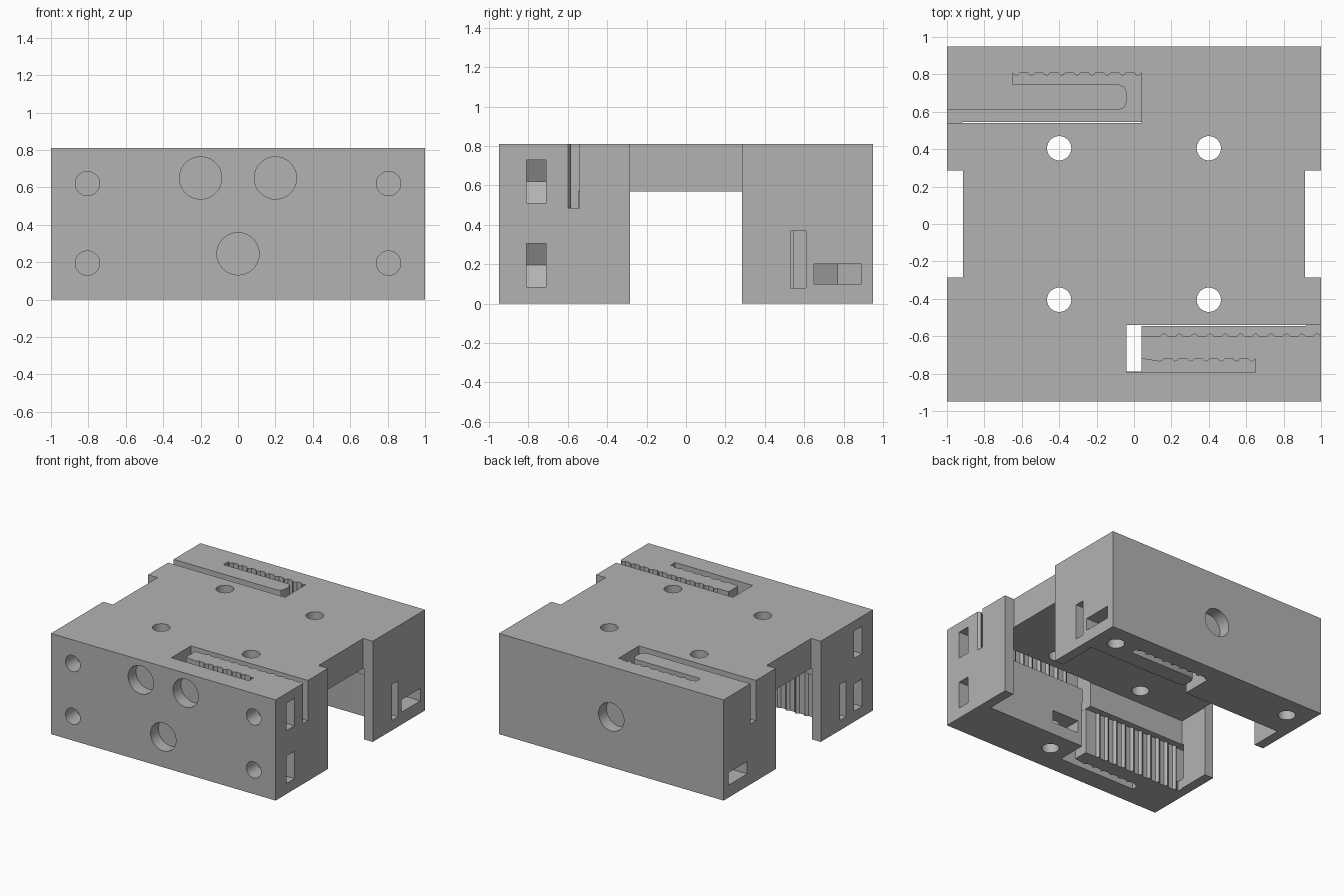
import bpy
import bmesh
import math
from mathutils import Matrix, Vector

if "Cube" in bpy.data.objects:
    bpy.data.objects.remove(bpy.data.objects["Cube"], do_unlink=True)

grey = bpy.data.materials.new("plain grey")
grey.use_nodes = True
colour = (0.45, 0.45, 0.45, 1)
grey.diffuse_color = colour
grey.node_tree.nodes["Principled BSDF"].inputs["Base Color"].default_value = colour

# Extrusion frames: profile (a, b) pushed along the named axis
FRAMES = {
    "x": lambda a, b, c: Vector((c, a, b)),
    "y": lambda a, b, c: Vector((a, c, b)),
    "z": lambda a, b, c: Vector((a, b, c)),
}


def prism(name, points, axis, lo, hi):
    bm = bmesh.new()
    place = FRAMES[axis]
    face = bm.faces.new([bm.verts.new(place(a, b, lo)) for a, b in points])
    out = bmesh.ops.extrude_face_region(bm, geom=[face])
    moved = [v for v in out["geom"] if isinstance(v, bmesh.types.BMVert)]
    bmesh.ops.translate(bm, verts=moved, vec=place(0, 0, hi - lo))
    bmesh.ops.recalc_face_normals(bm, faces=bm.faces)
    mesh = bpy.data.meshes.new(name)
    bm.to_mesh(mesh)
    bm.free()
    obj = bpy.data.objects.new(name, mesh)
    bpy.context.collection.objects.link(obj)
    mesh.materials.append(grey)
    return obj


def rect(a0, a1, b0, b1):
    return [(a0, b0), (a1, b0), (a1, b1), (a0, b1)]


def circle(a, b, r, n=32):
    return [(a + r * math.cos(2 * math.pi * i / n),
             b + r * math.sin(2 * math.pi * i / n)) for i in range(n)]


def nut(a, b, a_open, r=0.11):
    # Slot with a hexagonal end, open towards a_open
    s = 1 if a_open > a else -1
    tip, corner = a - s * r * 1.155, a - s * r * 0.577
    return [(a_open, b - r), (a_open, b + r), (corner, b + r), (tip, b), (corner, b - r)]


def teeth(x0, x1, y, dy, pitch=0.081, per=8):
    # Belt-tooth edge running from x0 to x1
    n = max(1, int(abs(x1 - x0) / pitch * per))
    return [(x0 + (x1 - x0) * i / n,
             y + dy * max(0, math.sin(2 * math.pi * i / per))) for i in range(n + 1)]


body = prism("carriage_body", rect(-1, 1, -0.95, 0.95), "z", 0, 0.81)


def cut(points, axis, lo, hi):
    tool = prism("cutter", points, axis, lo, hi)
    tool.hide_render = True
    mod = body.modifiers.new("cut", "BOOLEAN")
    mod.operation = "DIFFERENCE"
    mod.solver = "EXACT"
    mod.object = tool
    bpy.context.view_layer.objects.active = body
    bpy.ops.object.modifier_apply(modifier=mod.name)
    mesh = tool.data
    bpy.data.objects.remove(tool, do_unlink=True)
    bpy.data.meshes.remove(mesh)


# Bearing cavity, rail channel and end notches
cut(rect(-0.92, 0.92, -0.545, 0.545), "z", -0.1, 0.57)
cut(rect(-0.285, 0.285, -0.1, 0.57), "x", -1.1, 1.1)
for s in (-1, 1):
    cut(rect(s * 0.915, s * 1.1, -0.285, 0.285), "z", -0.1, 1)

# Bearing mounting holes
for x in (-0.4, 0.4):
    for y in (-0.405, 0.405):
        cut(circle(x, y, 0.065), "z", 0.5, 1)


# Belt clips: front loops are toothed on both runs, rear ones on the return
def front_clip(end):
    return ([(end, -0.54), (-0.04, -0.54), (-0.04, -0.79), (0.65, -0.79)]
            + teeth(0.65, 0.14, -0.72, -0.015)
            + [(0.04, -0.72), (0.04, -0.6)]
            + teeth(0.14, end, -0.6, 0.015))


def rear_clip(end):
    return ([(-end, 0.54), (0.04, 0.54)]
            + teeth(0.04, -0.65, 0.81, -0.018)
            + [(-0.65, 0.745), (-0.08, 0.745), (-0.052, 0.733), (-0.04, 0.705),
               (-0.04, 0.65), (-0.052, 0.622), (-0.08, 0.61), (-end, 0.61)])


def flip(points):
    return [(-x, y) for x, y in points]


for clip in (front_clip, rear_clip):
    cut(clip(1.05), "z", 0.485, 1)
    cut(flip(clip(0.925)), "z", -0.1, 0.37)
cut(rect(-0.039, 0.039, -0.789, -0.535), "z", 0.3, 0.55)

# Windows letting the lower belt through the end lips
for s in (-1, 1):
    cut(rect(s * 0.53, s * 0.608, 0.08, 0.369), "x", *sorted((s * 0.9, s * 1.1)))

# Front screw holes with nut slots from the sides
for s in (-1, 1):
    for z in (0.195, 0.62):
        cut(circle(s * 0.805, z, 0.065), "y", -1.1, -0.63)
        cut(nut(s * 0.805, z, s * 1.1), "y", -0.81, -0.71)

# Bottom screw holes with nut slots
for s in (-1, 1):
    cut(circle(s * 0.82, 0.77, 0.065), "z", -0.1, 0.3)
    cut(nut(s * 0.82, 0.77, s * 1.1, 0.12), "z", 0.1, 0.2)
cut(circle(0.2, -0.72, 0.065), "z", -0.1, 0.3)
cut([(x, y) for y, x in nut(-0.72, 0.2, -0.5, 0.12)], "z", 0.1, 0.2)

# Round recesses in the front and back faces
for x, z in ((-0.2, 0.65), (0.2, 0.65), (0, 0.245)):
    cut(circle(x, z, 0.113, 48), "y", -1.1, -0.85)
cut(circle(0, 0.405, 0.113, 48), "y", 0.85, 1.1)

bpy.ops.object.select_all(action="DESELECT")
body.select_set(True)
bpy.context.view_layer.objects.active = body
bpy.ops.object.shade_smooth_by_angle(angle=math.radians(25))
